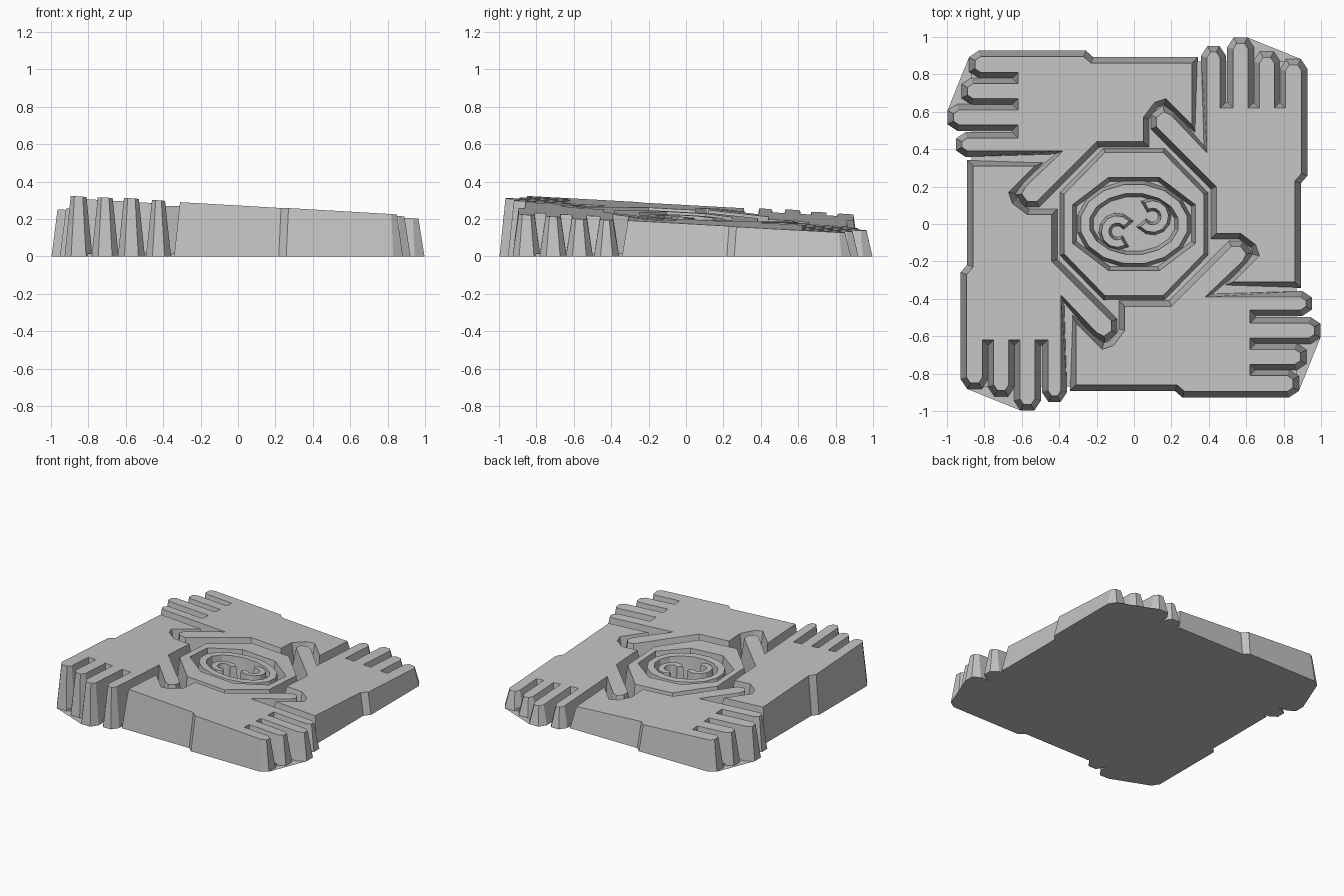
import bpy
import math
from mathutils import Vector, Matrix

cube = bpy.data.objects.get("Cube")
if cube:
    bpy.data.objects.remove(cube, do_unlink=True)

stone = bpy.data.materials.new("stone_grey")
stone.use_nodes = True
GREY = (0.55, 0.55, 0.55, 1)
stone.diffuse_color = GREY
stone.node_tree.nodes["Principled BSDF"].inputs["Base Color"].default_value = GREY


def top_z(p):
    """Height of the sloping top plane."""
    return 0.225 - 0.058 * p[0] - 0.055 * p[1]


def add_mesh(name, verts, faces):
    mesh = bpy.data.meshes.new(name)
    mesh.from_pydata(verts, [], faces)
    mesh.update()
    mesh.materials.append(stone)
    obj = bpy.data.objects.new(name, mesh)
    bpy.context.collection.objects.link(obj)
    return obj


def spread(outline, d):
    """Offset a counter-clockwise outline outward by d."""
    result = []
    n = len(outline)
    for i, p in enumerate(outline):
        a = (p - outline[i - 1]).normalized()
        b = (outline[(i + 1) % n] - p).normalized()
        na, nb = Vector((a.y, -a.x)), Vector((b.y, -b.x))
        result.append(p + (na + nb) * d / max(1 + na.dot(nb), 0.5))
    return result


def block(name, outline, flare=0.032, height=1.0):
    """Solid with a sloping top and walls that flare toward the ground."""
    n = len(outline)
    verts = [(p.x, p.y, 0) for p in spread(outline, flare)]
    verts += [(p.x, p.y, top_z(p) * height) for p in outline]
    faces = [tuple(range(n - 1, -1, -1)), tuple(range(n, 2 * n))]
    faces += [(i, (i + 1) % n, n + (i + 1) % n, n + i) for i in range(n)]
    return add_mesh(name, verts, faces)


def ring(name, outer, inner, sides, flare=0.025, height=1.0):
    """Faceted oval ring; outer and inner are (x, y) radii."""
    loops = [(outer, flare, 0), (outer, 0, 1), (inner, 0, 1), (inner, -flare, 0)]
    verts = []
    for radii, grow, level in loops:
        for i in range(sides):
            a = math.tau * (i + 0.5) / sides
            p = ((radii[0] + grow) * math.cos(a), (radii[1] + grow) * math.sin(a))
            verts.append((p[0], p[1], top_z(p) * height * level))
    faces = []
    for k in range(4):
        for i in range(sides):
            j, m = (i + 1) % sides, (k + 1) % 4
            faces.append((k * sides + i, k * sides + j, m * sides + j, m * sides + i))
    return add_mesh(name, verts, faces)


def arc(center, r_in, r_out, start, end, steps=9):
    """Outline of a C-shaped band."""
    angles = [math.radians(start + (end - start) * i / steps) for i in range(steps + 1)]
    path = [(r_out, a) for a in angles] + [(r_in, a) for a in reversed(angles)]
    return [Vector((center[0] + r * math.cos(a), center[1] + r * math.sin(a)))
            for r, a in path]


# Forearm: outer end and outer edge
hand = [(0.53, -0.31), (0.86, -0.31), (0.86, 0.23), (0.895, 0.27)]
# Fingers from little to index: left, right, tip height
fingers = [(0.81, 0.895, 0.85), (0.67, 0.75, 0.89), (0.53, 0.61, 0.965), (0.39, 0.46, 0.92)]
ROOT = 0.62
for i, (left, right, tip) in enumerate(fingers):
    if i > 0:
        hand.append((right, ROOT))
    hand += [(right, tip - 0.03), (right - 0.02, tip), (left + 0.02, tip), (left, tip - 0.03)]
    if i < 3:
        hand.append((left, ROOT))
# Thumb
hand += [(0.39, 0.38), (0.2, 0.58), (0.16, 0.6), (0.12, 0.57), (0.12, 0.52)]
# Inner edge beside the central ring, then the notch round the next thumb
hand += [(0.44, 0.2), (0.44, -0.05), (0.57, -0.05), (0.65, -0.11), (0.67, -0.17)]

for name, degrees in (("back_left_hand", 0), ("back_right_hand", 90),
                      ("front_right_hand", 180), ("front_left_hand", 270)):
    turn = Matrix.Rotation(math.radians(degrees), 2)
    block(name, [turn @ Vector(p) for p in hand])

# Thin floor under the grooves
half = 0.87
corners = [(-half, -half), (half, -half), (half, half), (-half, half)]
floor_verts = [(x, y, z) for z in (0, 0.015) for x, y in corners]
floor_faces = [(3, 2, 1, 0), (4, 5, 6, 7)]
floor_faces += [(i, (i + 1) % 4, 4 + (i + 1) % 4, 4 + i) for i in range(4)]
add_mesh("groove_floor", floor_verts, floor_faces)

# Central medallion: octagon, oval band and two facing curls
ring("octagon_ring", (0.405, 0.415), (0.355, 0.27), 8, height=0.96)
ring("oval_band", (0.29, 0.215), (0.24, 0.165), 16, flare=0.02, height=0.92)
block("left_curl", arc((-0.09, -0.04), 0.045, 0.085, 40, 300), 0.015, 0.9)
block("right_curl", arc((0.1, 0.04), 0.045, 0.085, 220, 480), 0.015, 0.9)
